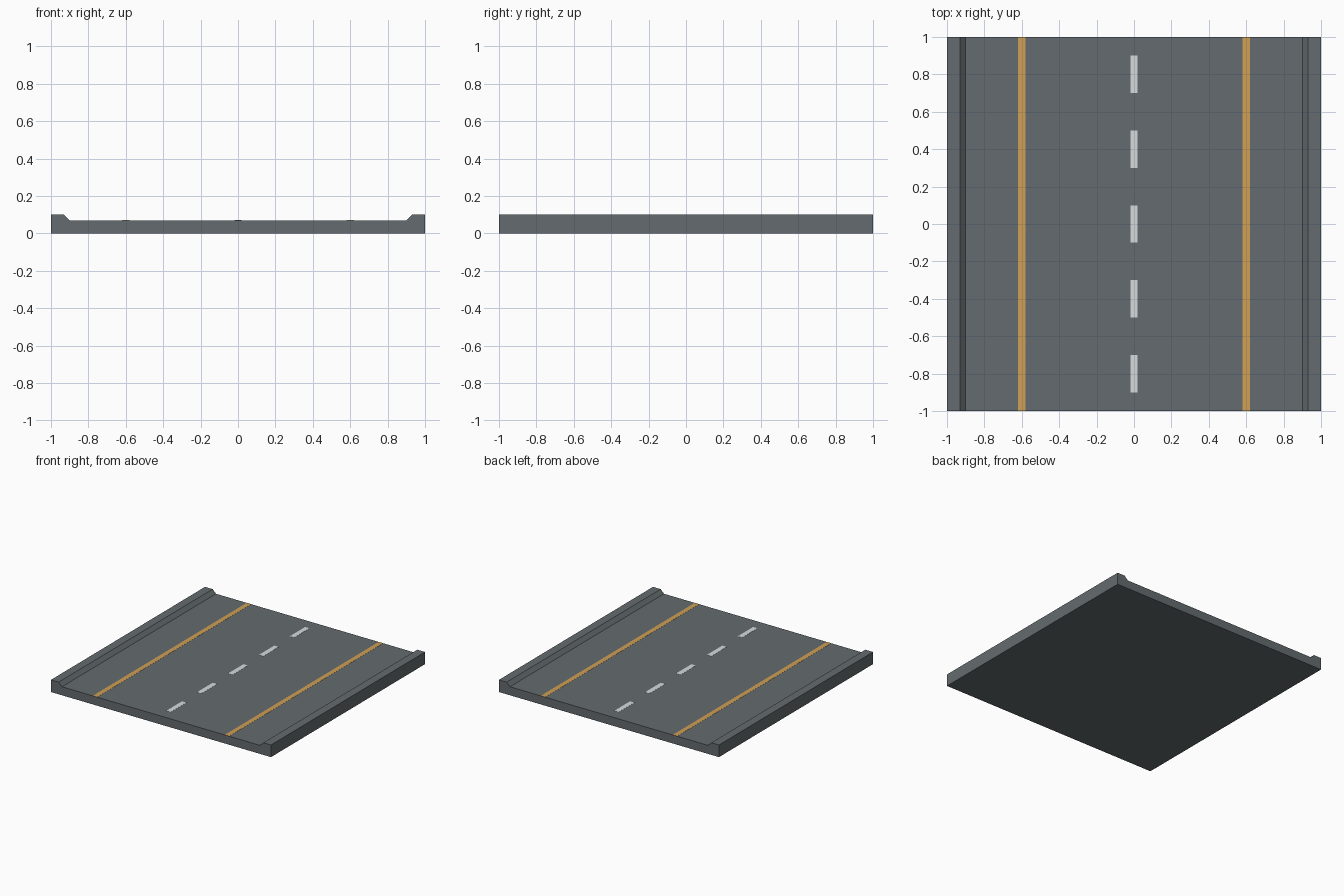
import bpy, bmesh

if "Cube" in bpy.data.objects:
    bpy.data.objects.remove(bpy.data.objects["Cube"])


def srgb(r, g, b):
    lin = lambda c: c / 12.92 if c <= 0.04045 else ((c + 0.055) / 1.055) ** 2.4
    return tuple(lin(v / 255) for v in (r, g, b)) + (1.0,)


def material(name, rgb):
    m = bpy.data.materials.new(name)
    m.diffuse_color = srgb(*rgb)
    m.use_nodes = True
    m.node_tree.nodes["Principled BSDF"].inputs["Base Color"].default_value = m.diffuse_color
    return m


asphalt = material("asphalt grey", (100, 107, 110))
yellow = material("lane yellow", (208, 160, 85))
white = material("dash white", (215, 219, 220))

ROAD_Z, CURB_Z = 0.07, 0.10


def extrude_profile(name, half, mat, y0=-1.0, y1=1.0):
    """Extrude an x-z outline, mirrored in x, along y."""
    outline = half + [(-x, z) for x, z in reversed(half)]
    bm = bmesh.new()
    face = bm.faces.new([bm.verts.new((x, y0, z)) for x, z in outline])
    ext = bmesh.ops.extrude_face_region(bm, geom=[face])
    moved = [v for v in ext["geom"] if isinstance(v, bmesh.types.BMVert)]
    bmesh.ops.translate(bm, vec=(0, y1 - y0, 0), verts=moved)
    bmesh.ops.recalc_face_normals(bm, faces=bm.faces)
    me = bpy.data.meshes.new(name)
    bm.to_mesh(me)
    bm.free()
    me.materials.append(mat)
    ob = bpy.data.objects.new(name, me)
    bpy.context.collection.objects.link(ob)
    return ob


def stripe(name, x, y, length, mat):
    """Thin painted plate lying on the road."""
    ob = extrude_profile(name, [(0.02, ROAD_Z), (0.02, ROAD_Z + 0.001)], mat,
                         -length / 2, length / 2)
    ob.location = (x, y, 0)


# Road slab with a raised, bevelled curb on each side
extrude_profile("road_slab", [(1, 0), (1, CURB_Z), (0.93, CURB_Z), (0.90, ROAD_Z)], asphalt)

# Solid edge lines
for side, x in (("left", -0.6), ("right", 0.6)):
    stripe(f"edge_line_{side}", x, 0, 2.0, yellow)

# Dashed centre line
for i in range(5):
    stripe(f"centre_dash_{i + 1}", 0, -0.8 + 0.4 * i, 0.2, white)
